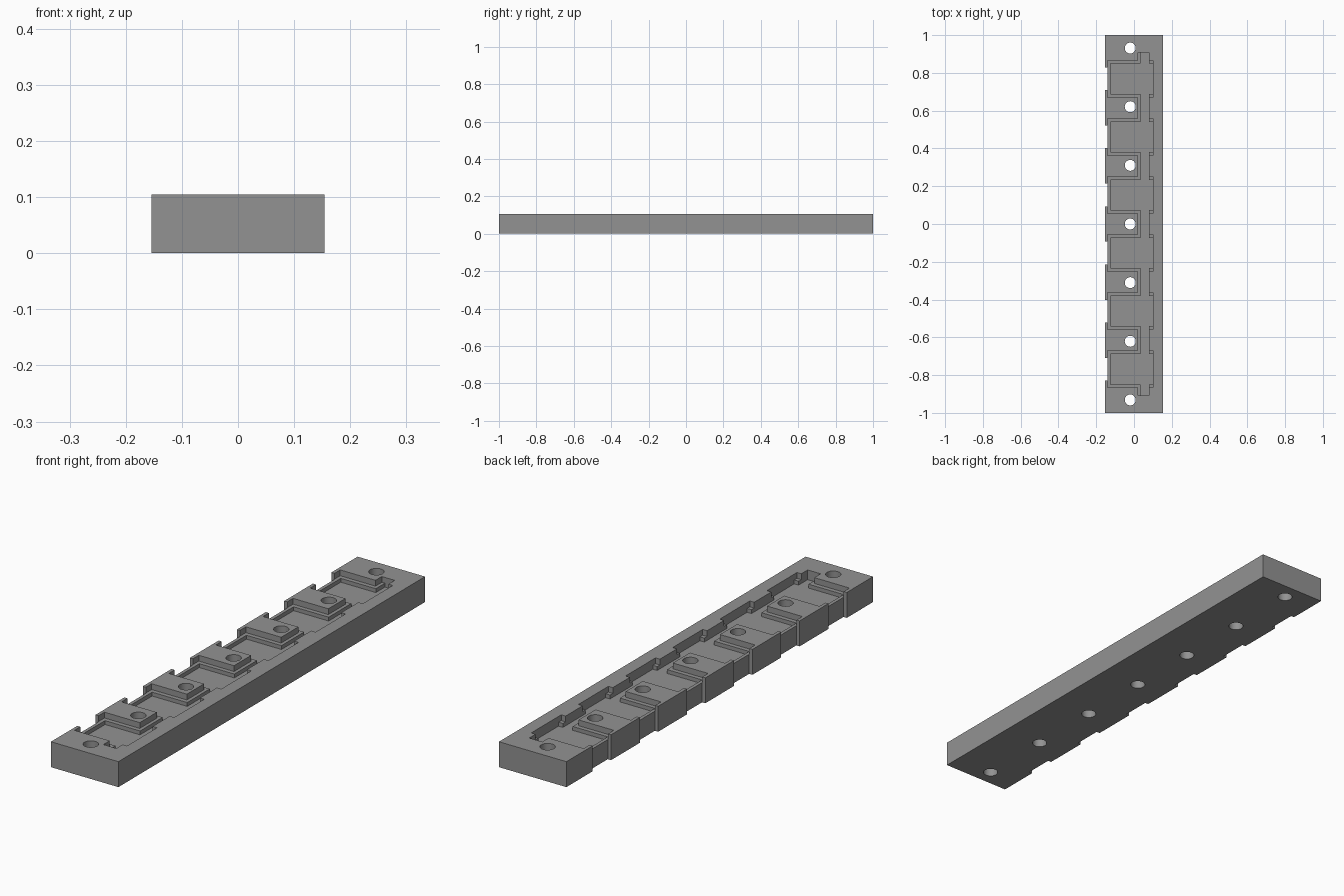
import bpy
import bmesh
import math
from mathutils import Matrix, Vector

if "Cube" in bpy.data.objects:
    bpy.data.objects.remove(bpy.data.objects["Cube"])

TOP = 0.105      # rim height
LEDGE = 0.081    # shallow step in each pocket
FLOOR = 0.065    # deep floor
POCKETS = [(i - 2.5) * 0.3075 for i in range(6)]
HOLES = [(i - 3) * 0.3105 for i in range(7)]

grey = bpy.data.materials.new("grey")
grey.diffuse_color = (0.29, 0.29, 0.29, 1)
grey.use_nodes = True
grey.node_tree.nodes["Principled BSDF"].inputs["Base Color"].default_value = grey.diffuse_color


def make_object(name, bm):
    mesh = bpy.data.meshes.new(name)
    bm.to_mesh(mesh)
    bm.free()
    obj = bpy.data.objects.new(name, mesh)
    bpy.context.collection.objects.link(obj)
    return obj


def add_box(bm, x0, x1, y0, y1, z0, z1):
    size = Vector((x1 - x0, y1 - y0, z1 - z0))
    mid = Vector((x0 + x1, y0 + y1, z0 + z1)) / 2
    bmesh.ops.create_cube(bm, size=1, matrix=Matrix.Translation(mid) @ Matrix.Diagonal(size.to_4d()))


def boxes(name, specs):
    bm = bmesh.new()
    for spec in specs:
        add_box(bm, *spec)
    return make_object(name, bm)


def cut(target, cutter):
    bpy.context.view_layer.objects.active = target
    mod = target.modifiers.new("cut", "BOOLEAN")
    mod.operation = "DIFFERENCE"
    mod.solver = "EXACT"
    mod.object = cutter
    bpy.ops.object.modifier_apply(modifier=mod.name)
    bpy.data.objects.remove(cutter)


# Rectangular bar
bar = boxes("mounting_bar", [(-0.154, 0.154, -1, 1, 0, TOP)])

# Shallow pockets joined by a long channel
cut(bar, boxes("pocket_cutter", [(-0.14, 0.10, y - 0.098, y + 0.098, LEDGE, 0.2) for y in POCKETS]))
cut(bar, boxes("channel_cutter", [(0.021, 0.08, -0.908, 0.908, LEDGE, 0.2)]))

# Deeper recesses leaving a ledge around each raised island
cut(bar, boxes("recess_cutter", [(-0.125, 0.10, y - 0.08, y + 0.08, FLOOR, 0.2) for y in POCKETS]))
cut(bar, boxes("deep_channel_cutter", [(0.035, 0.08, -0.908, 0.908, FLOOR, 0.2)]))

# Full-height notches on the left side
cut(bar, boxes("notch_cutter", [(-0.3, -0.139, y - 0.06, y + 0.06, -0.1, 0.2) for y in POCKETS]))

# Round screw holes
bm = bmesh.new()
for y in HOLES:
    bmesh.ops.create_cone(bm, cap_ends=True, segments=32, radius1=0.029, radius2=0.029,
                          depth=0.5, matrix=Matrix.Translation((-0.02, y, 0.05)))
cut(bar, make_object("hole_cutter", bm))

bar.data.materials.clear()
bar.data.materials.append(grey)
for poly in bar.data.polygons:
    poly.material_index = 0
bpy.ops.object.select_all(action="DESELECT")
bar.select_set(True)
bpy.context.view_layer.objects.active = bar
bpy.ops.object.shade_smooth_by_angle(angle=math.radians(30))
